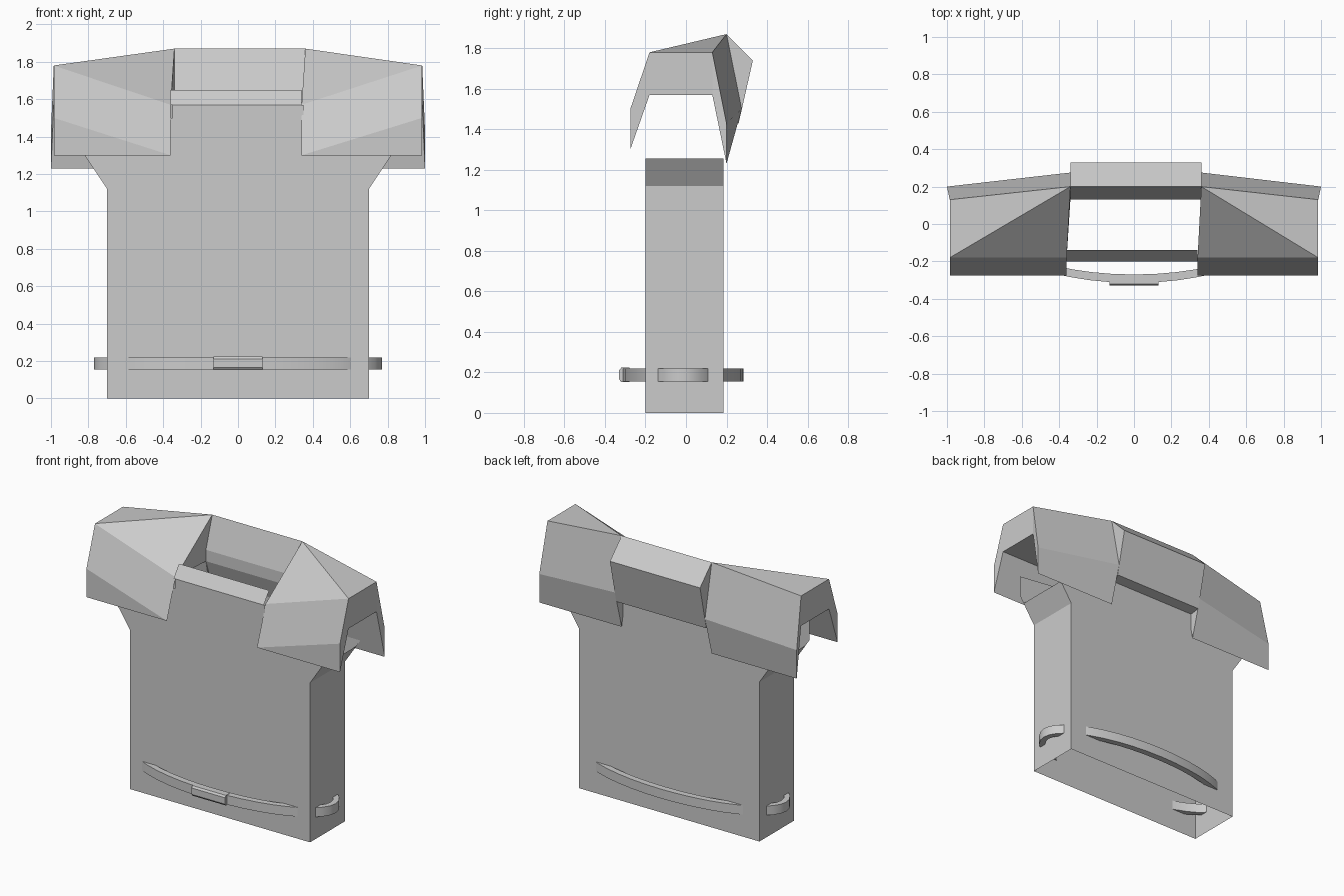
import bpy, bmesh
from math import cos, sin, pi

if "Cube" in bpy.data.objects:
    bpy.data.objects.remove(bpy.data.objects["Cube"])


def make(name, verts, faces, smooth=False, fix=True):
    mesh = bpy.data.meshes.new(name)
    mesh.from_pydata(verts, [], faces)
    bm = bmesh.new()
    bm.from_mesh(mesh)
    bmesh.ops.remove_doubles(bm, verts=bm.verts, dist=0.0005)
    if fix:
        bmesh.ops.recalc_face_normals(bm, faces=bm.faces)
    bm.to_mesh(mesh)
    bm.free()
    ob = bpy.data.objects.new(name, mesh)
    bpy.context.collection.objects.link(ob)
    if smooth:
        for p in mesh.polygons:
            p.use_smooth = True
    return ob


def loft(name, a, b):
    # closed solid between two matching loops
    n = len(a)
    faces = [(i, (i + 1) % n, (i + 1) % n + n, i + n) for i in range(n)]
    faces += [tuple(range(n)), tuple(range(n, 2 * n))]
    return make(name, a + b, faces)


# Tunic body: open shell with a front panel, a back panel and two side walls
FRONT, BACK = -0.2, 0.185
half = [(0.7, 0), (0.7, 1.12), (0.79, 1.255), (0.82, 1.3), (0.82, 1.45), (0.35, 1.5), (0.35, 1.57)]
outline = half + [(-x, z) for x, z in reversed(half)]
n = len(outline)
verts = [(x, y, z) for y in (FRONT, BACK) for x, z in outline]
faces = [tuple(range(n)), tuple(reversed(range(n, 2 * n)))]
for i in (0, 1, n - 3, n - 2):
    faces.append((i, i + n, i + 1 + n, i + 1))
make("tunic_body", verts, faces)

# Front neckline strip leaning inwards
make("front_neckline", [(-0.36, FRONT, 1.57), (0.34, FRONT, 1.57),
                        (0.34, -0.14, 1.65), (-0.36, -0.14, 1.65)], [(0, 1, 2, 3)], fix=False)

# Raised back collar
profile = [(0.13, 1.65), (0.2, 1.87), (0.33, 1.74), (0.26, 1.43), (0.18, 1.42), (0.13, 1.57)]
loft("back_collar", [(-0.34, y, z) for y, z in profile], [(0.36, y, z) for y, z in profile])

# Angular shoulder pads: arched underside, sloping top
under = [(-0.275, 1.3), (-0.18, 1.57), (0.13, 1.57), (0.2, 1.23)]
outer_top = [(-0.275, 1.5), (-0.18, 1.78), (0.13, 1.78), (0.2, 1.43)]
inner_top = [(-0.275, 1.3), (-0.18, 1.57), (0.2, 1.87), (0.275, 1.5)]


def pad(name, s, x_front, x_back):
    ox = [0.985, 0.985, 0.985, 1.0]
    ix = [x_front, x_front, x_back, x_back]
    v = []
    for xs, chain in ((ox, outer_top), (ox, under), (ix, inner_top), (ix, under)):
        v += [(s * x, y, z) for x, (y, z) in zip(xs, chain)]
    f = []
    for i in range(3):
        f.append((i, i + 1, i + 5, i + 4))            # outer rim
        f.append((i + 4, i + 5, i + 13, i + 12))      # underside
        if i != 1:
            f.append((i, i + 8, i + 9, i + 1))        # front and back
    f += [(1, 9, 10), (1, 10, 2)]                     # top
    f += [(9, 10, 14), (10, 11, 15, 14)]              # inner end
    f += [(0, 4, 8), (3, 7, 15, 11)]                  # lower bands
    make(name, v, f)


pad("right_shoulder_pad", 1, 0.34, 0.36)
pad("left_shoulder_pad", -1, 0.36, 0.34)

# Oval belt that passes through the body corners
N, cy = 40, -0.015
verts, faces = [], []
for k in range(N):
    t = 2 * pi * k / N
    for rx, ry, z in ((0.77, 0.3, 0.155), (0.77, 0.3, 0.22), (0.73, 0.255, 0.22), (0.73, 0.255, 0.155)):
        verts.append((rx * cos(t), cy + ry * sin(t), z))
    for j in range(4):
        a, b = 4 * k, 4 * ((k + 1) % N)
        faces.append((a + j, b + j, b + (j + 1) % 4, a + (j + 1) % 4))
belt = make("belt", verts, faces)
bpy.context.view_layer.objects.active = belt
belt.select_set(True)
bpy.ops.object.shade_smooth_by_angle()

# Belt buckle plate with chamfered front edges
prof = [(-0.28, 0.152), (-0.32, 0.152), (-0.33, 0.165), (-0.33, 0.21), (-0.32, 0.223), (-0.28, 0.223)]
loft("buckle", [(-0.13, y, z) for y, z in prof], [(0.13, y, z) for y, z in prof])
